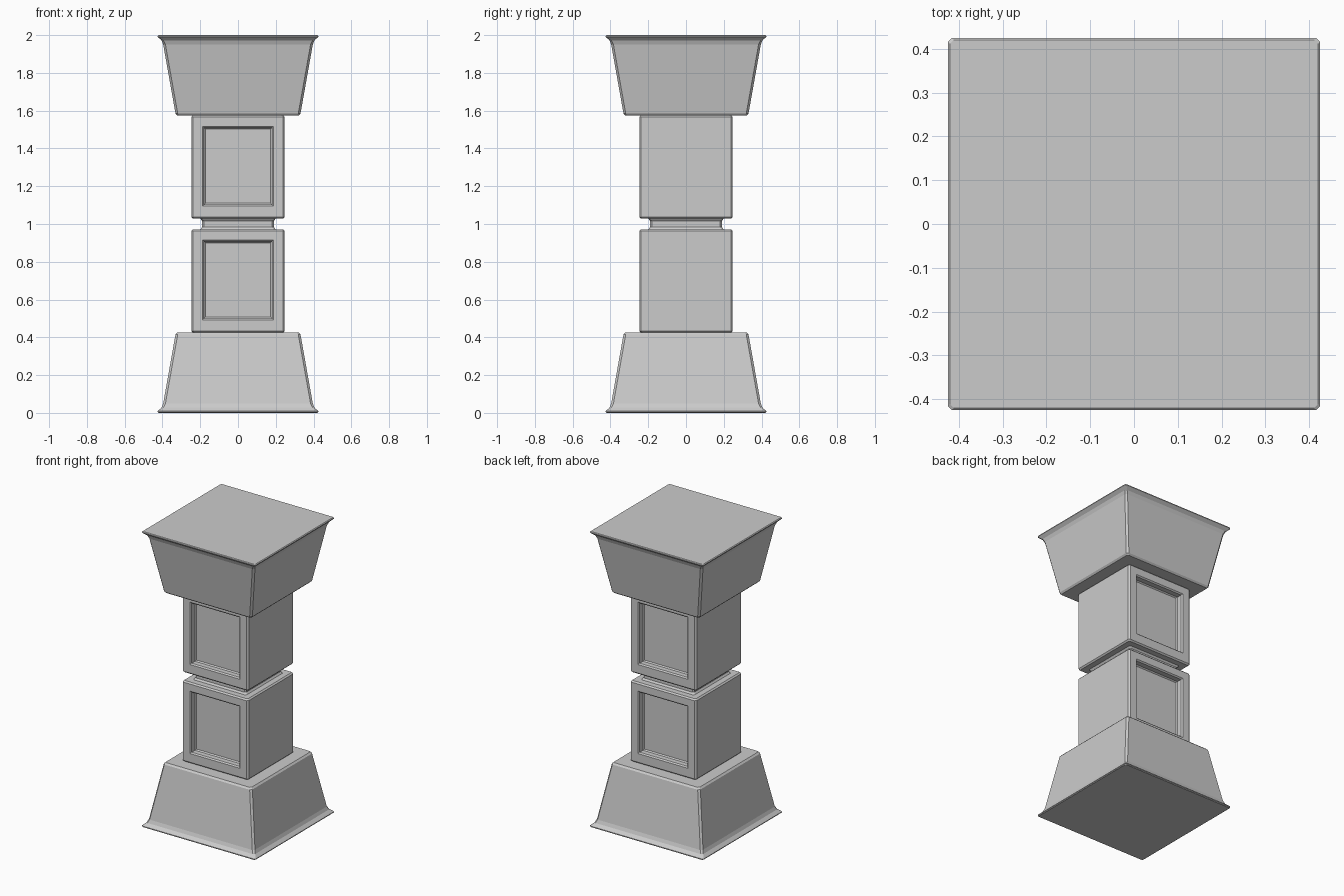
import bpy, bmesh

if "Cube" in bpy.data.objects:
    bpy.data.objects.remove(bpy.data.objects["Cube"])


def ring_points(h, c):
    """Square of half width h with corners chamfered by c."""
    k = h - c
    return [(k, -h), (h, -k), (h, k), (k, h), (-k, h), (-h, k), (-h, -k), (-k, -h)]


def loft(profile):
    """Stack chamfered squares from (half width, z, corner chamfer)."""
    bm = bmesh.new()
    rings = [[bm.verts.new((x, y, z)) for x, y in ring_points(h, c)]
             for h, z, c in profile]
    for a, b in zip(rings, rings[1:]):
        for i in range(8):
            j = (i + 1) % 8
            bm.faces.new((a[i], a[j], b[j], b[i]))
    bm.faces.new(rings[0][::-1])
    bm.faces.new(rings[-1])
    bm.normal_update()
    return bm


def finish(bm, name):
    bmesh.ops.recalc_face_normals(bm, faces=bm.faces[:])
    me = bpy.data.meshes.new(name)
    bm.to_mesh(me)
    bm.free()
    ob = bpy.data.objects.new(name, me)
    bpy.context.collection.objects.link(ob)
    return ob


def flip(profile):
    return [(h, 2 - z, c) for h, z, c in reversed(profile)]


def recess_panel(bm, sign, zc):
    """Sink a bevelled panel into the front (-1) or back (+1) face."""
    face = max(bm.faces, key=lambda f: f.normal.y * sign * f.calc_area())
    # half width, half height, depth below the face
    steps = [(0.187, 0.211, 0.0), (0.179, 0.203, 0.008),
             (0.179, 0.203, 0.042), (0.172, 0.196, 0.05)]
    for hw, hh, depth in steps:
        mid = face.calc_center_median()
        bmesh.ops.inset_individual(bm, faces=[face], thickness=0.002)
        for v in face.verts:
            v.co.x = hw if v.co.x > 0 else -hw
            v.co.z = zc + (hh if v.co.z > mid.z else -hh)
            v.co.y = sign * (0.247 - depth)
    bm.normal_update()


# Flared base and its upside-down copy as the cap
foot = [(0.42, 0.0, 0.008), (0.425, 0.004, 0.008), (0.425, 0.009, 0.008),
        (0.405, 0.028, 0.01), (0.396, 0.05, 0.012), (0.331, 0.415, 0.012),
        (0.321, 0.426, 0.01)]
finish(loft(foot), "base")
finish(loft(flip(foot)), "cap")

# Two blocks with recessed panels on front and back
block = [(0.238, 0.425, 0.008), (0.247, 0.434, 0.01),
         (0.247, 0.963, 0.01), (0.238, 0.972, 0.008)]
for name, prof, zc in (("lower_block", block, 0.704),
                       ("upper_block", flip(block), 1.306)):
    bm = loft(prof)
    for sign in (-1, 1):
        recess_panel(bm, sign, zc)
    finish(bm, name)

# Narrow neck between the blocks
neck = [(0.2, 0.971, 0.01), (0.19, 0.984, 0.01),
        (0.19, 1.016, 0.01), (0.2, 1.029, 0.01)]
finish(loft(neck), "neck")
